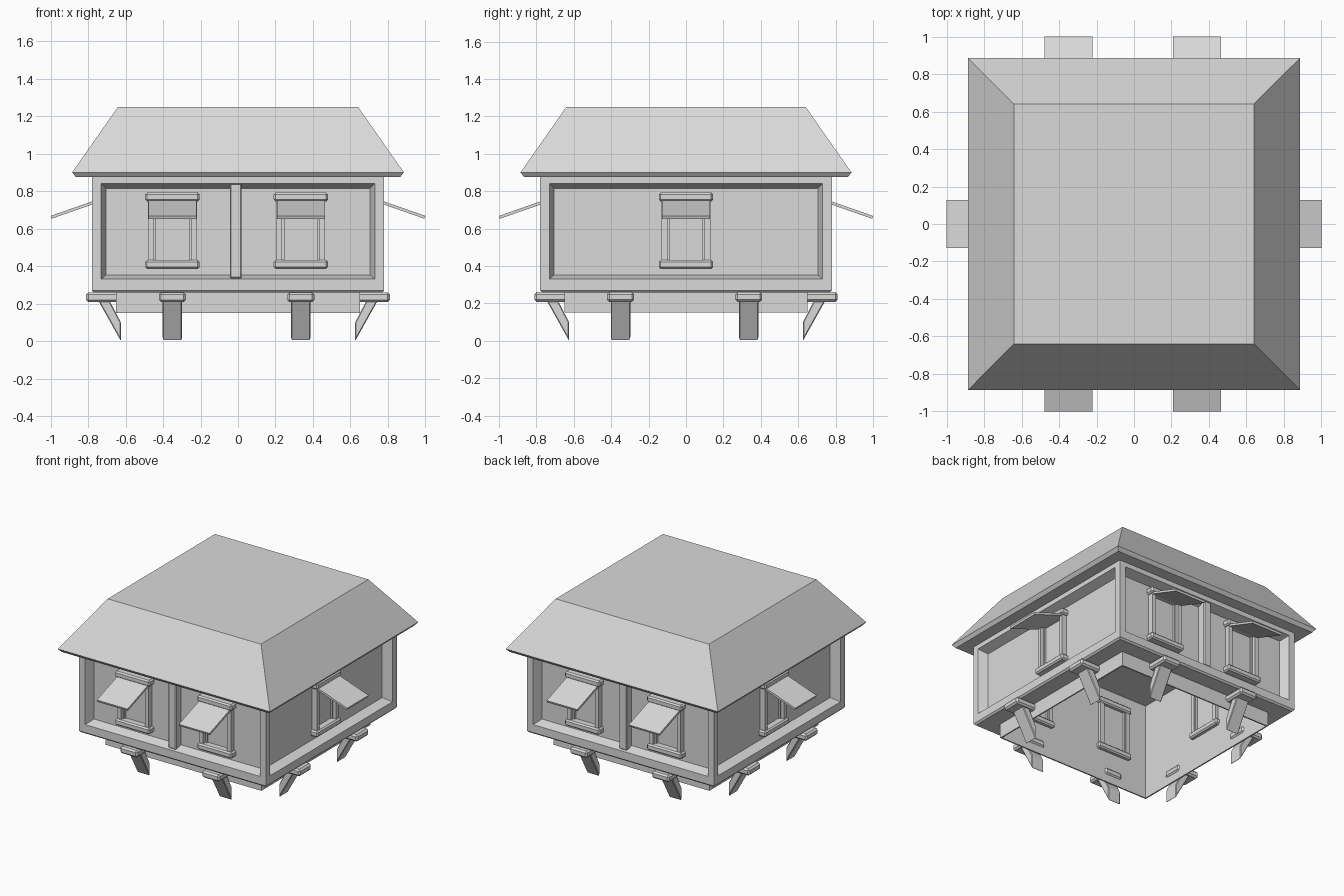
import bpy, bmesh
from math import pi, atan2, hypot
from mathutils import Matrix, Vector

default = bpy.data.objects.get("Cube")
if default:
    bpy.data.objects.remove(default, do_unlink=True)

GREY = (0.7, 0.7, 0.7, 1)
mat = bpy.data.materials.new("plain grey")
mat.use_nodes = True
mat.diffuse_color = GREY
mat.node_tree.nodes["Principled BSDF"].inputs["Base Color"].default_value = GREY


def finish(bm, name, turn=0):
    """Turn a part about z onto its side of the house and make an object."""
    bmesh.ops.remove_doubles(bm, verts=bm.verts, dist=0.0005)
    bmesh.ops.recalc_face_normals(bm, faces=bm.faces)
    bm.transform(Matrix.Rotation(turn, 4, 'Z'))
    mesh = bpy.data.meshes.new(name)
    bm.to_mesh(mesh)
    bm.free()
    mesh.materials.append(mat)
    obj = bpy.data.objects.new(name, mesh)
    bpy.context.collection.objects.link(obj)
    return obj


def box(name, x, y, z, turn, bevel=0, tilt=0):
    """Box spanning the (low, high) ranges x, y, z, tilted about its centre."""
    bm = bmesh.new()
    spans = (x, y, z)
    centre = Vector([(a + b) / 2 for a, b in spans])
    size = [b - a for a, b in spans]
    bmesh.ops.create_cube(bm, size=1)
    bm.transform(Matrix.Diagonal((*size, 1)))
    if bevel:
        bmesh.ops.bevel(bm, geom=bm.edges[:], offset=bevel, segments=1,
                        affect='EDGES')
    bm.transform(Matrix.Translation(centre) @ Matrix.Rotation(tilt, 4, 'X'))
    return finish(bm, name, turn)


def bridge(bm, a, b):
    for i in range(4):
        j = (i + 1) % 4
        bm.faces.new((a[i], a[j], b[j], b[i]))


def square(bm, half, z):
    return [bm.verts.new((sx * half, sy * half, z))
            for sx, sy in ((-1, -1), (1, -1), (1, 1), (-1, 1))]


def loft(bm, rings):
    loops = [square(bm, *r) for r in rings]
    for a, b in zip(loops, loops[1:]):
        bridge(bm, a, b)
    return loops


# Roof: truncated pyramid with a thin sloping lip and flat ceiling
bm = bmesh.new()
loops = loft(bm, [(0.865, 0.875), (0.885, 0.9), (0.64, 1.25)])
bm.faces.new(loops[0])
bm.faces.new(loops[-1])
finish(bm, "roof")

# Walls: hollow shell with a skirt, and a recessed panel on each side
bm = bmesh.new()
loft(bm, [(0.78, 0.27), (0.768, 0.258), (0.65, 0.258), (0.65, 0.15),
          (0.64, 0.15), (0.64, 0.878), (0.78, 0.878)])
for k in range(4):
    rot = Matrix.Rotation(k * pi / 2, 3, 'Z')
    rects = []
    for half, y, low, high in ((0.78, -0.78, 0.27, 0.878),
                               (0.73, -0.78, 0.33, 0.84),
                               (0.705, -0.71, 0.352, 0.815)):
        rects.append([bm.verts.new(rot @ Vector(p)) for p in
                      ((-half, y, low), (half, y, low),
                       (half, y, high), (-half, y, high))])
    bridge(bm, rects[0], rects[1])
    bridge(bm, rects[1], rects[2])
    bm.faces.new(rects[2])
finish(bm, "walls")


def window(side, cx, turn):
    def span(a, b):
        return (cx + a, cx + b)
    for part, low, high in (("sill", 0.385, 0.432), ("header", 0.745, 0.792)):
        box(f"{side}_window_{part}", span(-0.145, 0.145), (-0.765, -0.61),
            (low, high), turn, bevel=0.01)
    for s, part in ((-1, "right"), (1, "left")):
        box(f"{side}_window_{part}_jamb", span(*sorted((s * 0.1, s * 0.13))),
            (-0.75, -0.62), (0.42, 0.755), turn)
        box(f"{side}_window_{part}_stop", span(*sorted((s * 0.088, s * 0.1))),
            (-0.725, -0.625), (0.42, 0.755), turn)
    # Propped shutter sloping out and down
    top, end = (-0.74, 0.75), (-0.998, 0.66)
    run, drop = top[0] - end[0], top[1] - end[1]
    length = hypot(run, drop)
    my, mz = (top[0] + end[0]) / 2, (top[1] + end[1]) / 2
    box(f"{side}_shutter", span(-0.128, 0.128),
        (my - length / 2, my + length / 2), (mz - 0.008, mz + 0.008),
        turn, tilt=atan2(drop, run))


def support(side, cx, turn):
    # Floor beam end
    box(f"{side}_beam_end", (cx - 0.072, cx + 0.072), (-0.81, -0.63),
        (0.208, 0.26), turn, bevel=0.012)
    # Slanting brace cut upright at its foot
    bm = bmesh.new()
    profile = ((-0.745, 0.215), (-0.685, 0.215), (-0.625, 0.1), (-0.625, 0.0))
    ends = [[bm.verts.new((cx + s * 0.052, y, z)) for y, z in profile]
            for s in (-1, 1)]
    bridge(bm, *ends)
    for loop in ends:
        bm.faces.new(loop)
    bmesh.ops.recalc_face_normals(bm, faces=bm.faces)
    bmesh.ops.bevel(bm, geom=bm.edges[:], offset=0.005, segments=1,
                    affect='EDGES')
    finish(bm, f"{side}_brace", turn)


# Repeat the fittings around the four sides
for k, side in enumerate(("front", "left", "back", "right")):
    turn = k * pi / 2
    flip = 1 if k < 2 else -1
    for cx in (-0.35, 0.335):
        support(side, cx * flip, turn)
        if k % 2 == 0:
            window(side, cx * flip, turn)
    if k % 2 == 0:
        mid = -0.012 * flip
        box(f"{side}_middle_post", (mid - 0.032, mid + 0.032), (-0.77, -0.66),
            (0.335, 0.845), turn, bevel=0.006)
    else:
        window(side, 0, turn)
